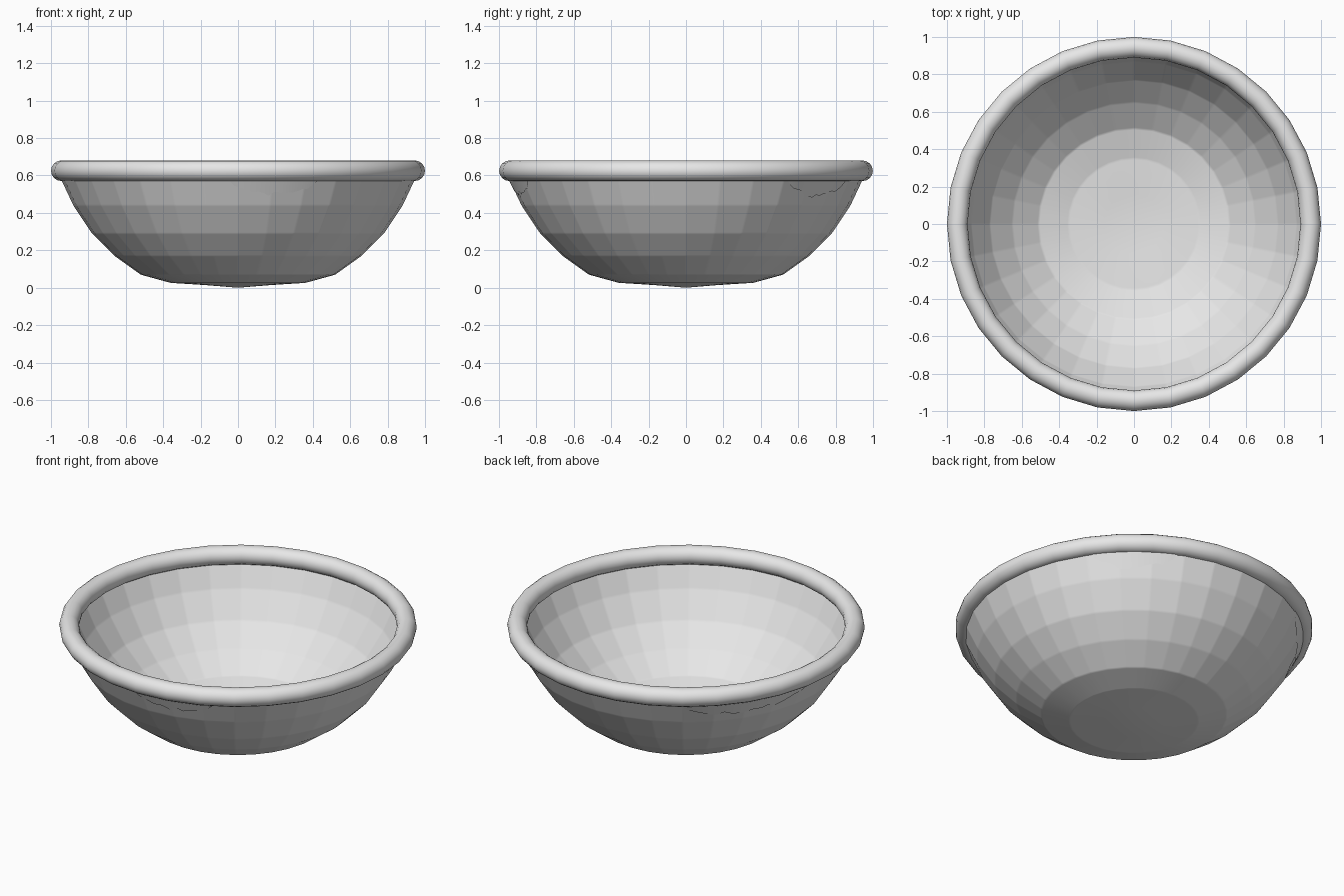
import bpy, bmesh, math, random
from mathutils import Vector

cube = bpy.data.objects.get("Cube")
if cube:
    bpy.data.objects.remove(cube)
random.seed(4)
SEGMENTS = 32

gray = bpy.data.materials.new("plain_gray")
gray.use_nodes = True
gray.diffuse_color = (0.8, 0.8, 0.8, 1)
gray.node_tree.nodes["Principled BSDF"].inputs["Base Color"].default_value = gray.diffuse_color


def finish(name, bm):
    bmesh.ops.remove_doubles(bm, verts=bm.verts, dist=0.0005)
    mesh = bpy.data.meshes.new(name)
    bm.to_mesh(mesh)
    bm.free()
    mesh.materials.append(gray)
    for face in mesh.polygons:
        face.use_smooth = True
    obj = bpy.data.objects.new(name, mesh)
    bpy.context.collection.objects.link(obj)
    return obj


def lathe(name, profile):
    bm = bmesh.new()
    verts = [bm.verts.new((r, 0, z)) for r, z in profile]
    edges = [bm.edges.new(pair) for pair in zip(verts, verts[1:])]
    bmesh.ops.spin(bm, geom=verts + edges, cent=(0, 0, 0), axis=(0, 0, 1),
                   angle=math.tau, steps=SEGMENTS, use_merge=True)
    bmesh.ops.remove_doubles(bm, verts=bm.verts, dist=0.0005)
    bmesh.ops.recalc_face_normals(bm, faces=bm.faces)
    return finish(name, bm)


# Thin bowl wall, faceted with softened edges
outer = [(0, 0), (0.17, 0.014), (0.36, 0.026), (0.52, 0.07),
         (0.66, 0.17), (0.78, 0.29), (0.88, 0.44), (0.96, 0.61)]
inner = [(max(r - 0.01, 0), z + 0.01) for r, z in reversed(outer)]
bowl = lathe("bowl_wall", outer + inner)
soft = bowl.modifiers.new("soft_facets", "BEVEL")
soft.width = 0.018
soft.segments = 2
soft.limit_method = "ANGLE"
soft.angle_limit = math.radians(4)
soft.harden_normals = True

# Rounded rim
rim_profile = [(0.944 + 0.055 * math.cos(a), 0.625 + 0.055 * math.sin(a))
               for a in (math.tau * i / 16 for i in range(17))]
lathe("rolled_rim", rim_profile)


# Thin ragged patches hanging just under the rim
def patch(name, start, end, drop, offset):
    bm = bmesh.new()
    steps = 18
    rows = []
    for i in range(steps + 1):
        t = i / steps
        a = math.radians(start + (end - start) * t)
        depth = drop * math.sin(math.pi * t) ** 0.6 * random.uniform(0.7, 1)
        column = []
        for z, gap in ((0.6, offset), (0.575 - depth, offset * 0.8)):
            r = 0.88 + (z - 0.44) * 0.47 + gap
            column.append(bm.verts.new(Vector((r * math.cos(a), r * math.sin(a), z))))
        rows.append(column)
    for a, b in zip(rows, rows[1:]):
        quad = [a[0], a[1], b[1], b[0]]
        bm.faces.new(quad if offset > 0 else quad[::-1])
    finish(name, bm)


for i, (start, end, drop) in enumerate([(35, 65, 0.1), (122, 172, 0.1), (267, 297, 0.09)]):
    patch(f"outer_ragged_patch_{i + 1}", start, end, drop, 0.004)
for i, (start, end, drop) in enumerate([(-20, 12, 0.09), (190, 212, 0.09)]):
    patch(f"inner_ragged_patch_{i + 1}", start, end, drop, -0.016)
